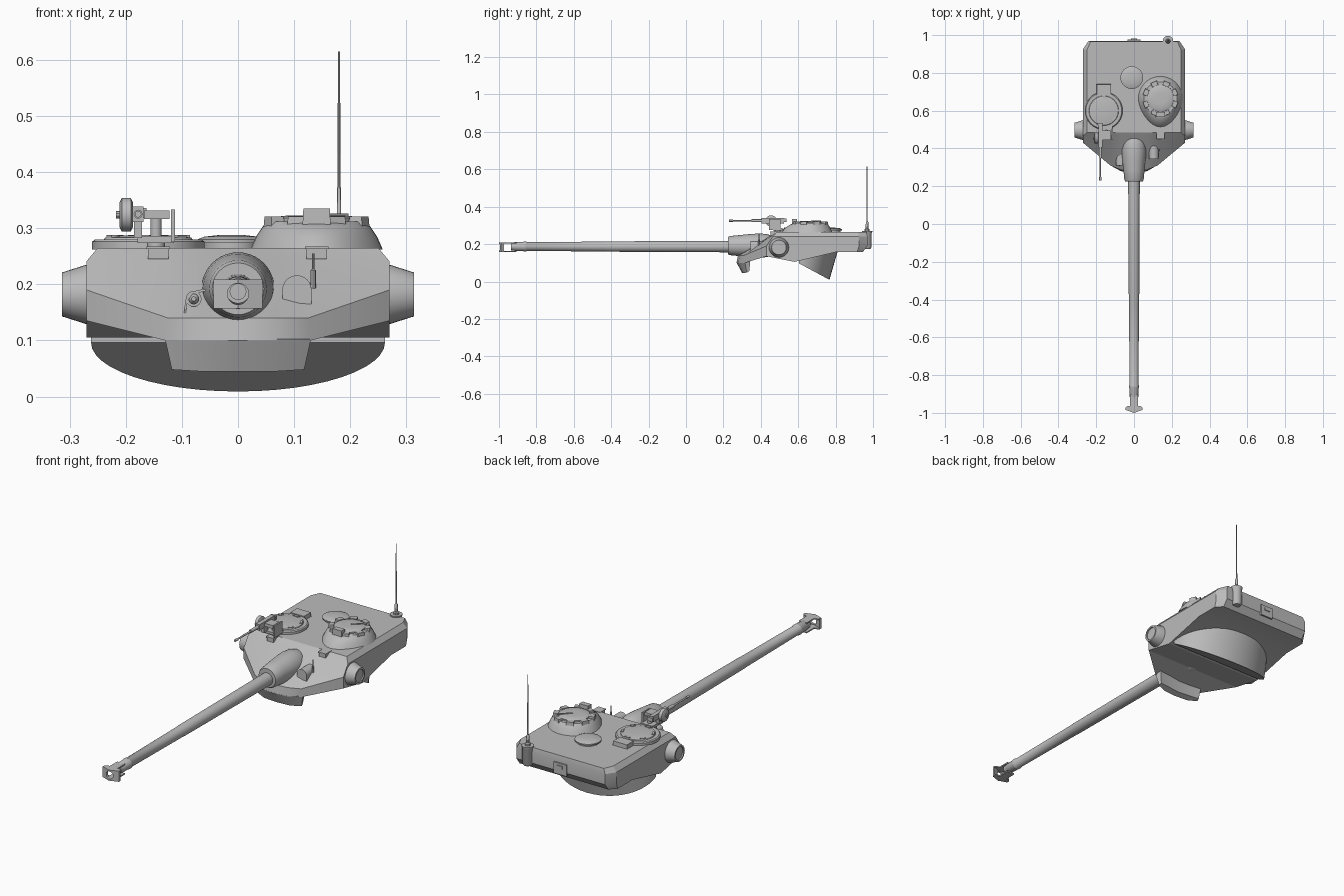
import bpy, bmesh, math
from mathutils import Vector, Matrix

if "Cube" in bpy.data.objects:
    bpy.data.objects.remove(bpy.data.objects["Cube"])

grey = bpy.data.materials.new("plain_grey")
grey.diffuse_color = (0.5, 0.5, 0.5, 1)
grey.use_nodes = True
grey.node_tree.nodes["Principled BSDF"].inputs["Base Color"].default_value = grey.diffuse_color


def finish(name, bm, angle=35):
    bmesh.ops.recalc_face_normals(bm, faces=bm.faces)
    me = bpy.data.meshes.new(name)
    bm.to_mesh(me)
    bm.free()
    me.materials.append(grey)
    ob = bpy.data.objects.new(name, me)
    bpy.context.collection.objects.link(ob)
    bpy.ops.object.select_all(action='DESELECT')
    ob.select_set(True)
    bpy.context.view_layer.objects.active = ob
    bpy.ops.object.shade_smooth_by_angle(angle=math.radians(angle))
    return ob


def loft(name, rings, loop=False, caps=(True, True), extra=None, angle=35):
    """Skin rings of equal length; loop joins the last ring to the first."""
    bm = bmesh.new()
    vs = [[bm.verts.new(p) for p in r] for r in rings]
    n = len(vs[0])
    pairs = list(zip(vs, vs[1:])) + ([(vs[-1], vs[0])] if loop else [])
    for a, b in pairs:
        for i in range(n):
            j = (i + 1) % n
            bm.faces.new((a[i], a[j], b[j], b[i]))
    if not loop:
        if caps[0]:
            bm.faces.new(vs[0])
        if caps[1]:
            bm.faces.new(vs[-1])
    if extra:
        extra(bm, vs)
    return finish(name, bm, angle)


def lathe(name, origin, axis, profile, seg=32):
    """Turn (distance, radius) pairs about an axis."""
    q = Vector((0, 0, 1)).rotation_difference(Vector(axis))
    o = Vector(origin)
    return loft(name, [[o + q @ Vector((r * math.cos(2 * math.pi * i / seg),
                                        r * math.sin(2 * math.pi * i / seg), t))
                        for i in range(seg)] for t, r in profile])


def box(name, c, s, rz=0, taper=1):
    bm = bmesh.new()
    bmesh.ops.create_cube(bm, size=1)
    for v in bm.verts:
        k = taper if v.co.z > 0 else 1
        v.co = Vector((v.co.x * s[0] * k, v.co.y * s[1] * k, v.co.z * s[2]))
    bmesh.ops.transform(bm, verts=bm.verts,
                        matrix=Matrix.Translation(c) @ Matrix.Rotation(rz, 4, 'Z'))
    return finish(name, bm)


def both(half):
    """Mirror a half outline whose first and last points lie on x = 0."""
    return half + [(-x, y, z) for x, y, z in reversed(half[1:-1])]


# turret shell: outlines from roof to lower edge, front centre to rear centre
roof = [(0, .485, .265), (.07, .485, .265), (.13, .485, .265), (.25, .485, .265),
        (.25, .58, .265), (.25, .80, .265), (.25, .92, .265), (.23, .965, .265), (0, .965, .265)]
shoulder = [(0, .445, .241), (.07, .447, .241), (.13, .451, .241), (.27, .465, .241),
            (.27, .58, .241), (.27, .80, .241), (.27, .925, .241), (.24, .97, .241), (0, .97, .241)]
crease = [(0, .278, .14), (.07, .287, .14), (.125, .31, .14), (.27, .43, .19),
          (.27, .58, .19), (.27, .80, .19), (.27, .925, .19), (.24, .97, .19), (0, .97, .19)]
lower = [(0, .27, .10), (.07, .28, .10), (.13, .315, .10), (.27, .43, .135),
         (.27, .58, .105), (.27, .80, .157), (.27, .915, .157), (.24, .945, .157), (0, .945, .157)]


def underside(bm, vs):
    r = vs[-1]
    n = len(r)
    bm.faces.new([r[i] for i in (-3 % n, -2 % n, -1 % n, 0, 1, 2, 3)])
    for i in (3, 4, 5):
        bm.faces.new((r[i], r[i + 1], r[n - i - 1], r[n - i]))
    bm.faces.new([r[i] for i in range(6, n - 5)])


loft("turret_shell", [both(h) for h in (roof, shoulder, crease, lower)],
     caps=(True, False), extra=underside, angle=22)

# chin plate under the nose
chin_top = [(0, .27, .102), (.07, .28, .102), (.13, .315, .102), (.125, .345, .12), (0, .335, .12)]
chin_low = [(0, .30, .045), (.07, .305, .045), (.118, .325, .048), (.115, .338, .055), (0, .325, .055)]
loft("chin_plate", [both(chin_top), both(chin_low)], angle=25)

# half ring below the shell, cut on a slope
top_rim, low_rim = [], []
for i in range(25):
    a = math.pi * i / 24
    x, y = .262 * math.cos(a), .605 + .162 * math.sin(a)
    low_rim.append((x, y, .11 - .54 * (y - .58)))
    top_rim.append((x, y + .045 * math.sin(a), .165))
loft("ring_skirt", [top_rim, low_rim])

# gun mantlet, barrel and muzzle brake
lathe("mantlet", (0, .225, .192), (0, 1, 0),
      [(0, .03), (0, .046), (.01, .051), (.06, .056), (.12, .062), (.17, .065),
       (.21, .061), (.24, .05), (.262, .035), (.275, .015)], 40)
lathe("barrel", (0, .27, .187), (0, -1, 0),
      [(0, .031), (.70, .0275), (.705, .0265), (1.12, .0235), (1.125, .0265), (1.135, .0265),
       (1.14, .025), (1.185, .0235), (1.19, .021), (1.205, .021), (1.205, .014), (1.10, .014)])
sq, ci = [], []
for i in range(32):
    a = 2 * math.pi * i / 32
    c, s = math.cos(a), math.sin(a)
    k = 1 / max(abs(c), abs(s))
    sq.append((.044 * c * k, .026 * s * k))
    ci.append((.019 * c, .019 * s))


def slab(pts, sweep, y):
    return [(x, y + sweep * abs(x), .183 + z) for x, z in pts]


loft("muzzle_baffle", [slab(sq, .35, -1), slab(sq, .35, -.988),
                       slab(ci, .35, -.988), slab(ci, .35, -1)], loop=True)
for z in (.160, .206):
    t = [(0, -.995), (.03, -.988), (.043, -.972), (.038, -.966), (.021, -.962), (.021, -.905), (0, -.905)]
    loft("muzzle_plate", [both([(x, y, z + d) for x, y in t]) for d in (-.003, .003)])

# trunnion cups on both sides
for s in (-1, 1):
    lathe("trunnion_cup", (s * .24, .497, .182), (s, 0, 0),
          [(0, .054), (.03, .053), (.074, .039), (.074, .031), (.068, .031)])

# commander's cupola: sloped base with a forward wedge, hatch and periscopes
cx, cy = .14, .665
rings = []
for z, r, front in ((.262, .118, .035), (.285, .108, .03), (.303, .096, .015), (.312, .088, 0)):
    rg = []
    for i in range(40):
        a = 2 * math.pi * i / 40
        rg.append((cx + r * math.cos(a), cy + r * math.sin(a) - front * max(0, -math.sin(a)) ** 3, z))
    rings.append(rg)
loft("cupola_base", rings)
lathe("cupola_hatch", (cx, cy, .31), (0, 0, 1), [(0, .07), (.008, .07), (.012, .062), (.013, .03)])
for i in range(8):
    a = math.pi * (.125 + i / 4)
    box("periscope", (cx + .082 * math.cos(a), cy + .082 * math.sin(a), .31),
        (.026, .036, .021), a, .9)
box("sight_block", (cx, cy - .085, .321), (.05, .028, .029), 0, .94)
box("hatch_handle", (cx + .03, cy + .03, .323), (.07, .006, .006), math.pi / 4)

# loader's hatch with hinge box and small blocks
lx, ly = -.16, .60
lathe("loader_ring", (lx, ly, .262), (0, 0, 1), [(0, .10), (.014, .10), (.018, .095), (.018, .08)], 40)
lathe("loader_hatch", (lx, ly, .278), (0, 0, 1), [(0, .08), (.005, .077), (.009, .05), (.01, .02)], 40)
box("hatch_hinge", (lx, ly + .113, .275), (.078, .055, .02), 0, .95)
for i in range(6):
    a = math.pi * i / 3 + .4
    box("hatch_block", (lx + .07 * math.cos(a), ly + .07 * math.sin(a), .284),
        (.012, .024, .008), a)

# roof ventilator
lathe("ventilator", (-.012, .775, .262), (0, 0, 1),
      [(0, .05), (.012, .05), (.012, .06), (.018, .06), (.023, .048), (.026, .02)])

# machine gun on its mount
gx, gz = -.178, .325
lathe("machine_gun_barrel", (gx, .42, gz), (0, -1, 0),
      [(0, .008), (.07, .008), (.07, .0045), (.17, .004), (.17, .006), (.19, .006)], 12)
box("machine_gun_receiver", (gx, .465, gz), (.02, .12, .028))
box("machine_gun_grip", (gx, .53, gz + .002), (.03, .012, .018))
lathe("ammo_drum", (-.211, .455, .324), (1, 0, 0),
      [(0, .022), (.004, .03), (.02, .03), (.024, .022)], 24)
lathe("drum_knob", (-.217, .455, .324), (1, 0, 0), [(0, .007), (.01, .007)], 10)
box("mount_top_plate", (-.145, .47, .324), (.045, .05, .016))
box("mount_side_plate", (-.116, .475, .304), (.007, .06, .058))
lathe("mount_post", (-.146, .49, .262), (0, 0, 1), [(0, .016), (.02, .016), (.02, .01), (.06, .01)], 14)
box("mount_cradle", (gx, .46, .30), (.014, .03, .035))
box("mount_base", (-.147, .49, .28), (.065, .05, .012))

# roof edge sight boxes
for x in (-.142, .14):
    box("edge_sight", (x, .472, .255), (.036, .04, .02))
    box("edge_sight_lid", (x, .472, .265), (.042, .046, .004))

# domed port cover on the right cheek
arch = [(-.026, -.025), (.026, -.025)] + [(.026 * math.cos(math.pi * i / 12),
                                           .026 * math.sin(math.pi * i / 12)) for i in range(13)]
loft("port_cover", [[(.105 + x, y, .19 + z) for x, z in arch] for y in (.345, .42)])

# thin rod beside the cover
lathe("marker_rod", (.134, .39, .185), (0, 0, 1), [(0, .005), (.04, .005), (.042, .002), (.07, .002)], 8)

# side sight and curved guard on the left cheek
lathe("side_sight", (-.079, .37, .174), (0, -1, 0),
      [(0, .014), (.06, .014), (.06, .009), (.055, .009), (.062, .004)], 18)
guard = [(-.097, .14), (-.094, .172), (-.085, .186), (-.06, .192)]
loft("sight_guard", [[(x, .31, z), (x, .39, z), (x + .003, .39, z - .004), (x + .003, .31, z - .004)]
                     for x, z in guard])

# antenna with pot and socket at the rear
lathe("antenna_pot", (.18, .968, .175), (0, 0, 1),
      [(0, .018), (.01, .025), (.085, .025), (.09, .028), (.096, .028)], 20)
lathe("antenna", (.18, .968, .268), (0, 0, 1),
      [(0, .013), (.012, .013), (.016, .008), (.05, .007), (.055, .0035), (.12, .003), (.347, .0017)], 10)

# rear plate
box("rear_plate", (0, .973, .205), (.07, .008, .055))
box("rear_plate_latch", (0, .978, .215), (.03, .006, .014))
